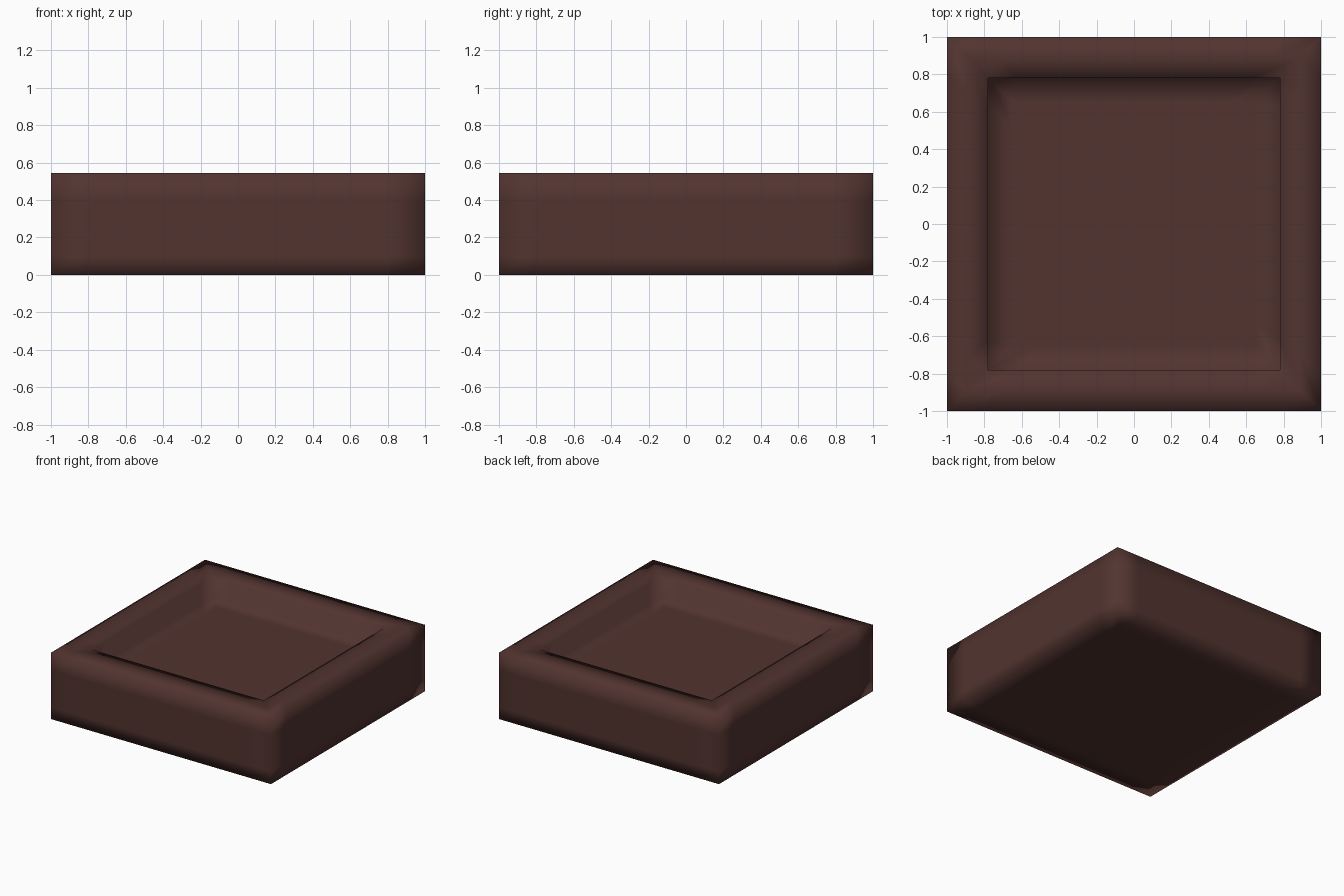
import bpy, bmesh

if "Cube" in bpy.data.objects:
    bpy.data.objects.remove(bpy.data.objects["Cube"])

# Half-width / height profile, from underside over the rim down to the recess floor
PROFILE = [(0.82, 0.0), (1.0, 0.0), (1.0, 0.10), (1.0, 0.40), (1.0, 0.545),
           (0.89, 0.545), (0.78, 0.545), (0.78, 0.38), (0.65, 0.38)]


def square_ring(bm, h, z):
    """Square loop with extra support points beside each corner."""
    s = h * 0.8
    side = [(-h, -h), (-s, -h), (s, -h)]
    pts = []
    for _ in range(4):
        pts += side
        side = [(-y, x) for x, y in side]
    return [bm.verts.new((x, y, z)) for x, y in pts]


bm = bmesh.new()
rings = [square_ring(bm, h, z) for h, z in PROFILE]
for a, b in zip(rings, rings[1:]):
    n = len(a)
    for i in range(n):
        j = (i + 1) % n
        bm.faces.new((a[i], a[j], b[j], b[i]))

# Underside and recess floor
bm.faces.new(list(reversed(rings[0])))
bm.faces.new(rings[-1])
bmesh.ops.recalc_face_normals(bm, faces=bm.faces)
for f in bm.faces:
    f.smooth = True

mesh = bpy.data.meshes.new("square_tray")
bm.to_mesh(mesh)
bm.free()
tray = bpy.data.objects.new("square_tray", mesh)
bpy.context.collection.objects.link(tray)

# Dark brown
mat = bpy.data.materials.new("dark_brown")
mat.diffuse_color = (0.084, 0.034, 0.029, 1.0)
mat.use_nodes = True
mat.node_tree.nodes["Principled BSDF"].inputs["Base Color"].default_value = mat.diffuse_color
mesh.materials.append(mat)
